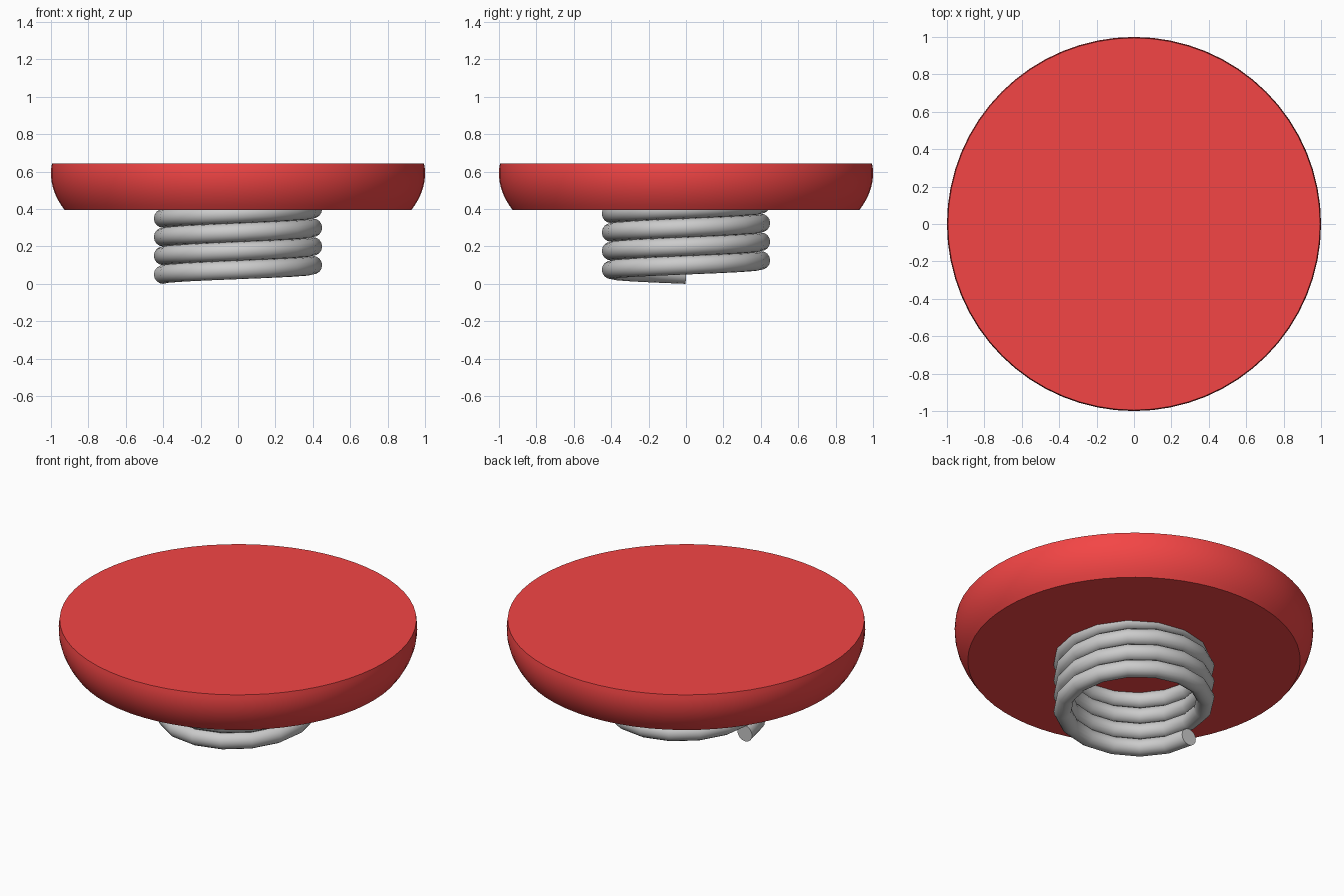
import bpy
import bmesh
from math import sin, cos, tau, pi, sqrt, radians
from mathutils import Vector

if "Cube" in bpy.data.objects:
    bpy.data.objects.remove(bpy.data.objects["Cube"])


def finish(name, bm, color=None, angle=50):
    bmesh.ops.recalc_face_normals(bm, faces=bm.faces[:])
    mesh = bpy.data.meshes.new(name)
    bm.to_mesh(mesh)
    bm.free()
    ob = bpy.data.objects.new(name, mesh)
    bpy.context.collection.objects.link(ob)
    if color:
        mat = bpy.data.materials.new(name + "_paint")
        mat.diffuse_color = color
        mat.use_nodes = True
        mat.node_tree.nodes["Principled BSDF"].inputs["Base Color"].default_value = mat.diffuse_color
        mesh.materials.append(mat)
    bpy.ops.object.select_all(action='DESELECT')
    ob.select_set(True)
    bpy.context.view_layer.objects.active = ob
    bpy.ops.object.shade_smooth_by_angle(angle=radians(angle))
    return ob


def skin(bm, rings):
    # bridge consecutive rings and cap both ends
    loops = [[bm.verts.new(p) for p in ring] for ring in rings]
    n = len(loops[0])
    for a, b in zip(loops, loops[1:]):
        for i in range(n):
            j = (i + 1) % n
            bm.faces.new((a[i], a[j], b[j], b[i]))
    bm.faces.new(loops[0][::-1])
    bm.faces.new(loops[-1])


# Red cap: slice of a flattened sphere
Z_LOW, Z_HIGH, Z_MID, HALF_H, STEPS, SIDES = 0.395, 0.643, 0.59, 0.52, 10, 64
rings = []
for k in range(STEPS + 1):
    z = Z_LOW + (Z_HIGH - Z_LOW) * k / STEPS
    r = sqrt(1 - ((z - Z_MID) / HALF_H) ** 2)
    rings.append([(r * cos(tau * i / SIDES), r * sin(tau * i / SIDES), z)
                  for i in range(SIDES)])
bm = bmesh.new()
skin(bm, rings)
finish("button_cap", bm, (0.9, 0.06, 0.06, 1), 40)

# Coil spring: round wire wound on a helix, upper turns hidden in the cap
RADIUS, WIRE, PITCH, TURNS, SEG, WIRE_SIDES = 0.4, 0.05, 0.1, 5, 16, 16
rings = []
for k in range(TURNS * SEG + 1):
    a = pi + tau * k / SEG
    out = Vector((cos(a), sin(a), 0))
    tangent = Vector((-sin(a) * RADIUS, cos(a) * RADIUS, PITCH / tau)).normalized()
    up = out.cross(tangent)
    centre = out * RADIUS + Vector((0, 0, WIRE + PITCH * k / SEG))
    rings.append([centre + WIRE * (out * cos(tau * i / WIRE_SIDES) + up * sin(tau * i / WIRE_SIDES))
                  for i in range(WIRE_SIDES)])
bm = bmesh.new()
skin(bm, rings)
finish("coil_spring", bm)
